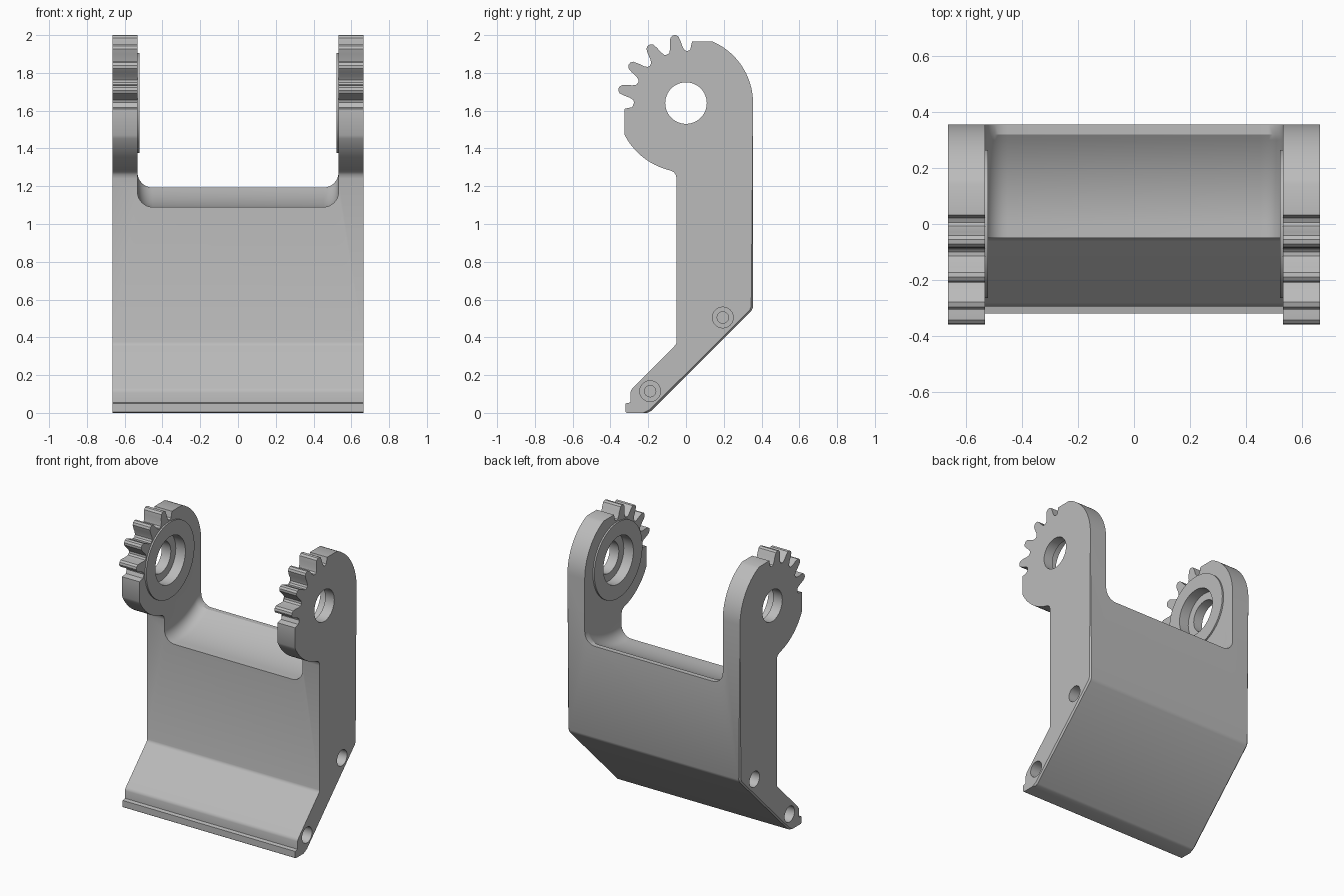
import bpy, bmesh
from math import sin, cos, pi, radians, sqrt
from mathutils import Matrix

cube = bpy.data.objects.get("Cube")
if cube:
    bpy.data.objects.remove(cube, do_unlink=True)

HALF_W, INNER = 0.665, 0.532
AXIS_Z = 1.64

grey = bpy.data.materials.new("plain grey")
grey.use_nodes = True
colour = (0.5, 0.5, 0.5, 1)
grey.diffuse_color = colour
grey.node_tree.nodes["Principled BSDF"].inputs["Base Color"].default_value = colour


def make_object(name, bm):
    bmesh.ops.recalc_face_normals(bm, faces=bm.faces[:])
    mesh = bpy.data.meshes.new(name)
    bm.to_mesh(mesh)
    bm.free()
    mesh.materials.append(grey)
    obj = bpy.data.objects.new(name, mesh)
    bpy.context.collection.objects.link(obj)
    return obj


def loft(bm, rings):
    """Skin a list of equal-length closed rings and cap both ends."""
    rows = [[bm.verts.new(p) for p in ring] for ring in rings]
    n = len(rows[0])
    for a, b in zip(rows, rows[1:]):
        for i in range(n):
            bm.faces.new((a[i], a[(i + 1) % n], b[(i + 1) % n], b[i]))
    bm.faces.new(rows[0])
    bm.faces.new(rows[-1])


def rod(name, y, z, radius, x0, x1, segments=48):
    """Cylinder along x between x0 and x1."""
    bm = bmesh.new()
    place = Matrix.Translation(((x0 + x1) / 2, y, z)) @ Matrix.Rotation(pi / 2, 4, 'Y')
    bmesh.ops.create_cone(bm, cap_ends=True, segments=segments, radius1=radius,
                          radius2=radius, depth=abs(x1 - x0), matrix=place)
    return make_object(name, bm)


def combine(target, tool, operation):
    """Apply a boolean and remove the helper."""
    tool.hide_render = True
    mod = target.modifiers.new(operation, 'BOOLEAN')
    mod.operation, mod.object, mod.solver = operation, tool, 'EXACT'
    bpy.ops.object.select_all(action='DESELECT')
    target.select_set(True)
    bpy.context.view_layer.objects.active = target
    bpy.ops.object.modifier_apply(modifier=mod.name)
    bpy.data.objects.remove(tool, do_unlink=True)


def polar(radius, degrees):
    a = radians(degrees)
    return radius * cos(a), AXIS_Z + radius * sin(a)


# Side profile: foot, sloped leg, upright back and rounded head
profile = [(-0.32, 0.005), (-0.313, 0), (-0.205, 0), (-0.185, 0.01),
           (0.345, 0.538), (0.355, 0.56)]
profile += [polar(0.355, 66.3 * i / 20) for i in range(21)]
profile += [(0.032, 1.965), (0.022, 1.922)]

# Four gear teeth
tooth = [(0.275, -11.3), (0.28, -8.5), (0.298, -6.5), (0.33, -5), (0.355, -3.5), (0.365, -1.3)]
tooth += [(r, -a) for r, a in reversed(tooth)]
for k in range(4):
    centre = 100 + 22.7 * k
    profile += [polar(r, centre + a) for r, a in (tooth if k == 0 else tooth[1:])]

# Lower head, neck fillet, front face and stepped toe
profile += [(-0.285, 1.618), (-0.325, 1.61)]
profile += [polar(0.366, 207.5 + 49.5 * i / 14) for i in range(15)]
profile += [(-0.064, 1.274), (-0.054, 1.26), (-0.05, 1.24), (-0.05, 0.375),
            (-0.053, 0.363), (-0.06, 0.355), (-0.283, 0.13), (-0.291, 0.12), (-0.294, 0.108),
            (-0.294, 0.055), (-0.32, 0.05)]

bm = bmesh.new()
loft(bm, [[(x, y, z) for y, z in profile] for x in (-HALF_W, HALF_W)])

# Small chamfer along the rear outer edges
rear = [e for e in bm.edges
        if abs(e.verts[0].co.x - e.verts[1].co.x) < 0.01
        and all(v.co.y > 0.2 or v.co.y - v.co.z > -0.25 for v in e.verts)]
bmesh.ops.bevel(bm, geom=rear, offset=0.01, segments=1, affect='EDGES', profile=0.5)
bracket = make_object("hinge_bracket", bm)

# Opening between the arms: curved floor, rear lip and filleted corners
floor_r, fillet = 0.55, 0.08
floor = [(-0.6, AXIS_Z - floor_r)]
for i in range(17):
    y = 0.32 * i / 16
    floor.append((y, AXIS_Z - sqrt(floor_r ** 2 - y * y)))
floor.append((0.6, floor[-1][1]))
stations = []
for i in range(9):
    a = pi / 2 * i / 8
    stations.append((INNER - fillet * (1 - cos(a)), fillet * (1 - sin(a))))
stations = [(-x, lift) for x, lift in stations] + stations[::-1]
bm = bmesh.new()
loft(bm, [[(x, y, z + lift) for y, z in floor] + [(x, 0.6, 2.3), (x, -0.6, 2.3)]
          for x, lift in stations])
combine(bracket, make_object("opening_cutter", bm), 'DIFFERENCE')

for s in (-1, 1):
    # Raised ring on the inner face of each arm
    combine(bracket, rod("boss", 0, AXIS_Z, 0.265, s * 0.521, s * 0.56, 64), 'UNION')
    # Pivot hole with a wider inner recess
    combine(bracket, rod("pivot_cutter", 0, AXIS_Z, 0.11, s * 0.4, s * 0.8), 'DIFFERENCE')
    combine(bracket, rod("recess_cutter", 0, AXIS_Z, 0.165, s * 0.4, s * 0.595), 'DIFFERENCE')
    # Stepped blind screw holes in the sides
    for y, z in ((0.195, 0.505), (-0.19, 0.115)):
        for radius, depth in ((0.055, 0.08), (0.03, 0.13)):
            combine(bracket, rod("screw_cutter", y, z, radius, s * 0.75,
                                 s * (HALF_W - depth), 32), 'DIFFERENCE')

bpy.ops.object.select_all(action='DESELECT')
bracket.select_set(True)
bpy.context.view_layer.objects.active = bracket
bpy.ops.object.shade_smooth_by_angle(angle=radians(30))
